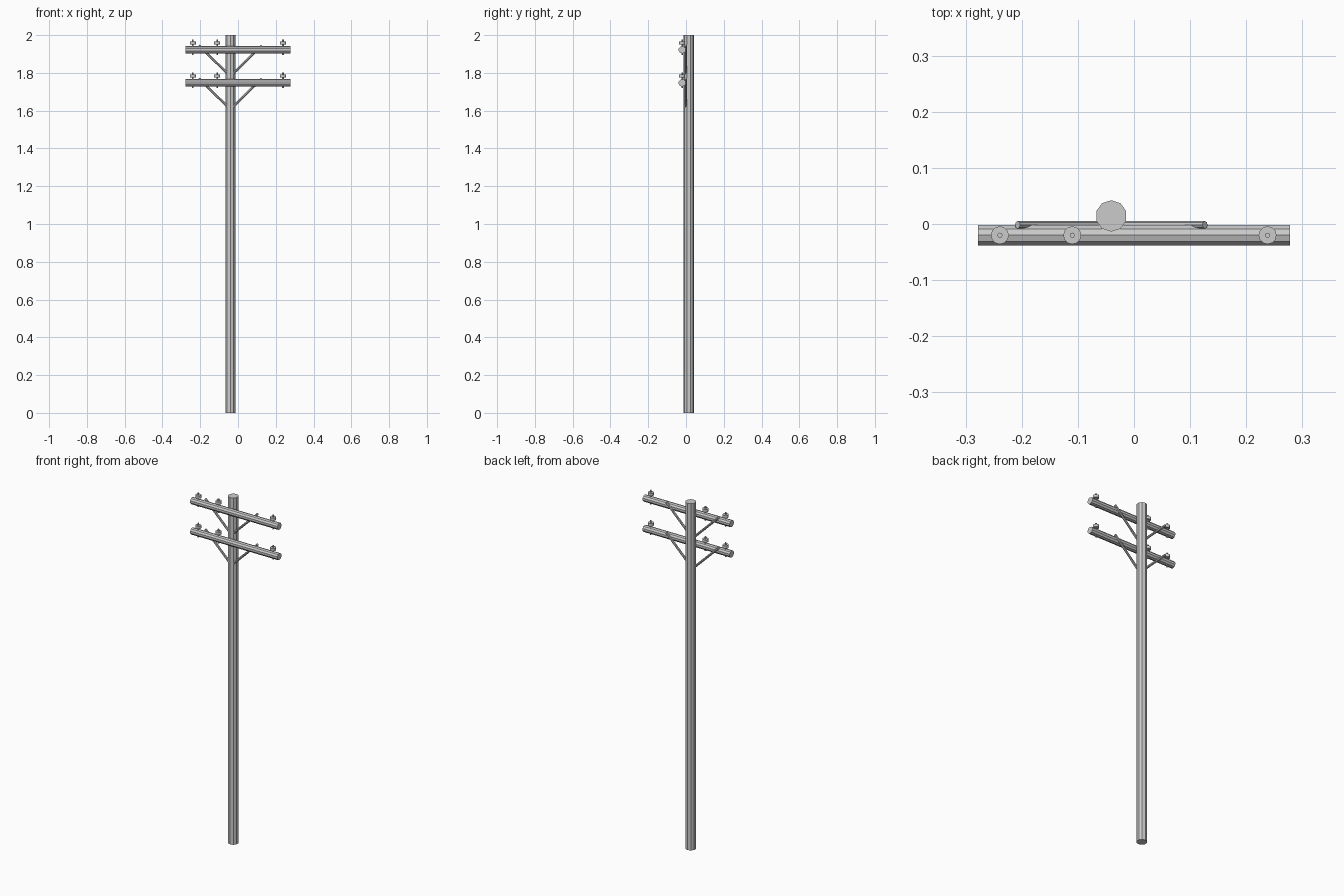
import bpy
from mathutils import Vector

if "Cube" in bpy.data.objects:
    bpy.data.objects.remove(bpy.data.objects["Cube"])

# Weathered grey shared by every part
grey = bpy.data.materials.new("weathered_grey")
grey.diffuse_color = (0.52, 0.52, 0.52, 1)
grey.use_nodes = True
grey.node_tree.nodes["Principled BSDF"].inputs["Base Color"].default_value = grey.diffuse_color


def rod(name, a, b, radius, sides=10):
    """Flat-shaded cylinder running from point a to point b."""
    a, b = Vector(a), Vector(b)
    d = b - a
    bpy.ops.mesh.primitive_cylinder_add(
        vertices=sides, radius=radius, depth=d.length, location=(a + b) / 2)
    ob = bpy.context.object
    ob.name = name
    ob.rotation_euler = d.to_track_quat('Z', 'Y').to_euler()
    ob.data.materials.append(grey)
    return ob


POLE_X, POLE_Y = -0.0405, 0.0143
ARM_Y = -0.02

# Upright pole
rod("pole", (POLE_X, POLE_Y, 0), (POLE_X, POLE_Y, 2), 0.028)

for level, z in (("upper", 1.922), ("lower", 1.747)):
    # Horizontal crossarm
    rod(level + "_crossarm", (-0.278, ARM_Y, z), (0.278, ARM_Y, z), 0.0195)

    # Diagonal braces mirrored about the pole
    for side, s in (("left", -1), ("right", 1)):
        rod(f"{level}_{side}_brace",
            (POLE_X, -0.0015, z - 0.14),
            (POLE_X + s * 0.167, -0.0015, z + 0.023), 0.0065, 8)

    # Insulators: a pin through the arm carrying a disc
    for i, x in enumerate((-0.239, -0.11, 0.238)):
        rod(f"{level}_pin_{i}", (x, ARM_Y, z - 0.026),
            (x, ARM_Y, z + 0.056), 0.0045)
        rod(f"{level}_insulator_{i}", (x, ARM_Y, z + 0.028),
            (x, ARM_Y, z + 0.044), 0.016, 12)
